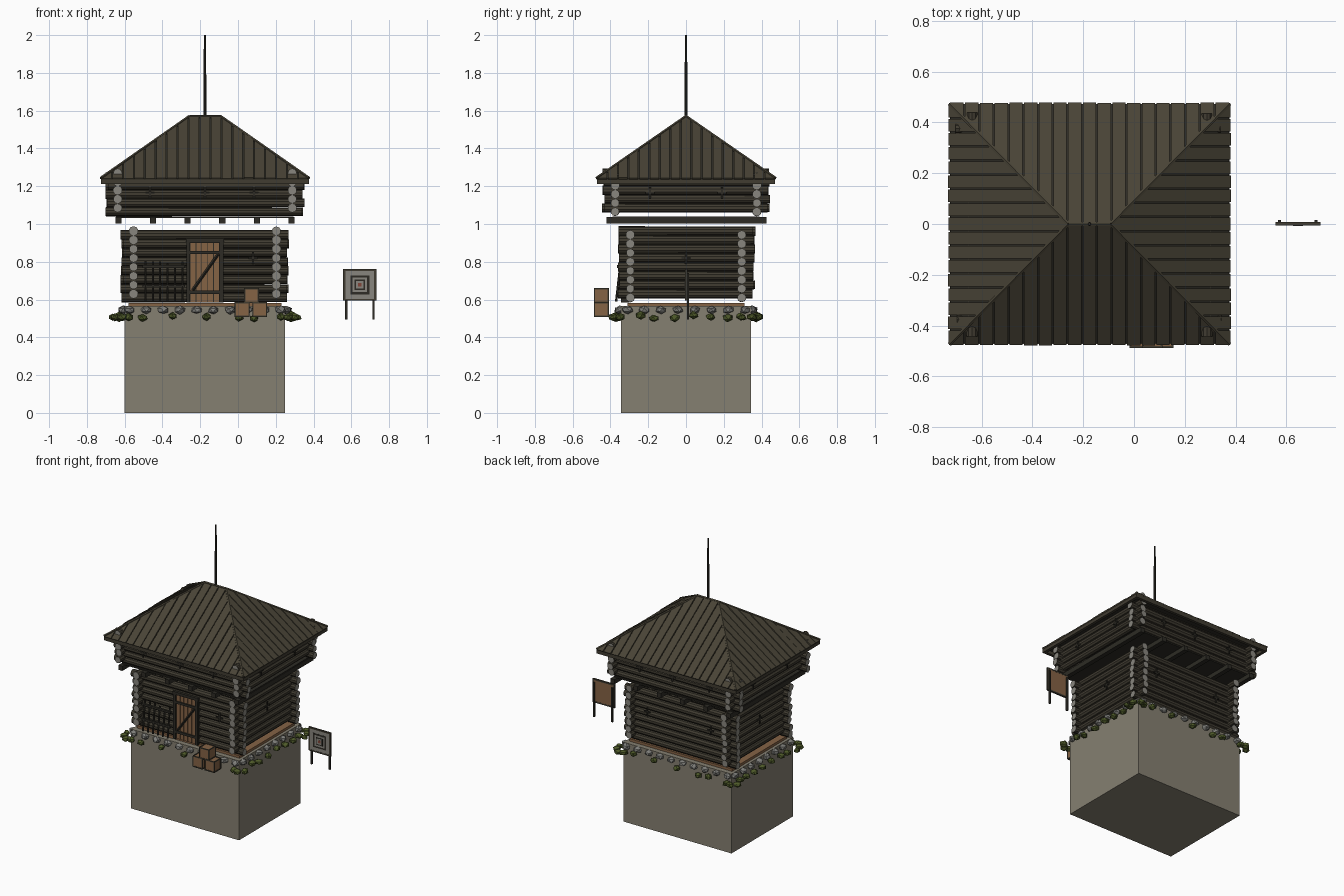
import bpy, bmesh, math, random
from mathutils import Vector, Matrix

if "Cube" in bpy.data.objects:
    bpy.data.objects.remove(bpy.data.objects["Cube"])

random.seed(7)
CX = -0.175  # centre line of the tower

COLOURS = {
    "stone base": (0.235, 0.215, 0.165), "dark log": (0.052, 0.045, 0.031),
    "pale log end": (0.25, 0.24, 0.21), "roof board": (0.066, 0.057, 0.037),
    "dark timber": (0.026, 0.024, 0.018), "warm wood": (0.235, 0.125, 0.06),
    "leaf green": (0.075, 0.10, 0.022), "target red": (0.22, 0.06, 0.04),
    "grey rock": (0.21, 0.21, 0.195)}
MATS = {}
for name, c in COLOURS.items():
    MATS[name] = bpy.data.materials.new(name)
    MATS[name].diffuse_color = (*c, 1)


def finish(bm, name, *mats):
    bmesh.ops.recalc_face_normals(bm, faces=bm.faces)
    me = bpy.data.meshes.new(name)
    bm.to_mesh(me)
    bm.free()
    for m in mats:
        me.materials.append(MATS[m])
    ob = bpy.data.objects.new(name, me)
    bpy.context.collection.objects.link(ob)
    return ob


def box(bm, x0, x1, y0, y1, z0, z1):
    m = Matrix.Translation(((x0 + x1) / 2, (y0 + y1) / 2, (z0 + z1) / 2)) \
        @ Matrix.Diagonal((x1 - x0, y1 - y0, z1 - z0, 1))
    bmesh.ops.create_cube(bm, size=1, matrix=m)


def boxes(name, mat, *dims):
    bm = bmesh.new()
    for d in dims:
        box(bm, *d)
    return finish(bm, name, mat)


def rod(bm, a, b, r, sides=8, r2=None):
    a, b = Vector(a), Vector(b)
    d = b - a
    m = Matrix.Translation((a + b) / 2) @ d.to_track_quat('Z', 'Y').to_matrix().to_4x4()
    bmesh.ops.create_cone(bm, cap_ends=True, segments=sides, radius1=r,
                          radius2=r if r2 is None else r2, depth=d.length, matrix=m)


def log_walls(name, wx, wy, lx, ly, z_front, z_side, count, pitch):
    """Interlocked log courses; wx, wy are wall offsets and lx, ly half log lengths."""
    bm = bmesh.new()
    for i in range(count):
        for s in (-1, 1):
            j = [random.uniform(-0.008, 0.008) for _ in range(4)]
            r = random.uniform(0.0225, 0.0265)
            z = z_front + i * pitch
            rod(bm, (CX - lx + j[0], s * wy, z), (CX + lx + j[1], s * wy, z), r, 10, r * 0.96)
            z = z_side + i * pitch
            rod(bm, (CX + s * wx, -ly + j[2], z), (CX + s * wx, ly + j[3], z), r, 10, r * 0.96)
    for f in bm.faces:  # the sawn ends are pale
        f.material_index = 1 if len(f.verts) > 4 else 0
    return finish(bm, name, "dark log", "pale log end")


# Foundation and cabin floor
boxes("foundation", "stone base", (CX - 0.425, CX + 0.425, -0.345, 0.345, 0, 0.565))
boxes("cabin_floor", "warm wood", (CX - 0.405, CX + 0.405, -0.31, 0.31, 0.565, 0.583))

# Log storeys
log_walls("lower_log_walls", 0.378, 0.295, 0.44, 0.36, 0.61, 0.63, 8, 0.0475)
log_walls("upper_log_walls", 0.462, 0.375, 0.52, 0.437, 1.065, 1.085, 5, 0.0465)

# Overhanging floor and its joists
boxes("upper_floor", "dark timber", (CX - 0.47, CX + 0.47, -0.39, 0.39, 1.033, 1.041))
boxes("floor_joists", "dark timber",
      *[(CX + x - 0.016, CX + x + 0.016, -0.42, 0.425, 1.003, 1.036)
        for x in [-0.458 + 0.1832 * i for i in range(6)]])

# Hip roof
HX, HY, RX, Z0, Z1 = 0.55, 0.472, 0.083, 1.236, 1.565
bm = bmesh.new()
low = [bm.verts.new((CX + sx * HX, sy * HY, Z0)) for sx, sy in ((-1, -1), (1, -1), (1, 1), (-1, 1))]
top = [bm.verts.new((CX + s * RX, 0, Z1)) for s in (-1, 1)]
for f in ((0, 1, 5, 4), (1, 2, 5), (2, 3, 4, 5), (3, 0, 4), (3, 2, 1, 0)):
    bm.faces.new([(low + top)[i] for i in f])
finish(bm, "roof_core", "dark timber")


def roof_boards(bm, half, ridge, place, count):
    """Boards running up one slope, cut along the hips; place maps (s, t) to a point."""
    limit = lambda s: min(1.0, (half - abs(s)) / (half - ridge))
    w = 2 * half / count
    for i in range(count):
        a, b = -half + i * w + 0.003, -half + (i + 1) * w - 0.003
        cuts = [a] + [k for k in sorted({-ridge, ridge}) if a < k < b] + [b]
        pts = [place(a, 0), place(b, 0)] + [place(s, limit(s)) for s in reversed(cuts)]
        n = (pts[1] - pts[0]).cross(pts[2] - pts[0]).normalized()
        n = n if n.z > 0 else -n
        h = n * random.uniform(0.007, 0.011)
        v0, v1 = [bm.verts.new(p) for p in pts], [bm.verts.new(p + h) for p in pts]
        bm.faces.new(v0)
        bm.faces.new(v1)
        for k in range(len(pts)):
            q = (k + 1) % len(pts)
            bm.faces.new((v0[k], v0[q], v1[q], v1[k]))


bm = bmesh.new()
for sg in (-1, 1):
    roof_boards(bm, HX, RX, lambda s, t: Vector((CX + s, sg * HY * (1 - t), Z0 + (Z1 - Z0) * t)), 19)
    roof_boards(bm, HY, 0.0, lambda s, t: Vector((CX + sg * (HX + (RX - HX) * t), s, Z0 + (Z1 - Z0) * t)), 17)
finish(bm, "roof_boards", "roof board")

# Hip rods, ridge cap and eave beams
bm = bmesh.new()
for sx in (-1, 1):
    for sy in (-1, 1):
        rod(bm, (CX + sx * HX, sy * HY, Z0 + 0.007), (CX + sx * RX, 0, Z1 + 0.004), 0.009, 6)
rod(bm, (CX - RX, 0, Z1 + 0.003), (CX + RX, 0, Z1 + 0.003), 0.01, 6)
finish(bm, "hip_and_ridge_rods", "roof board")
eaves = []
for s in (-1, 1):
    eaves.append((CX - HX, CX + HX, s * (HY - 0.01) - 0.01, s * (HY - 0.01) + 0.01, 1.213, 1.238))
    eaves.append((CX + s * (HX - 0.01) - 0.01, CX + s * (HX - 0.01) + 0.01, -HY, HY, 1.213, 1.238))
boxes("eave_beams", "dark log", *eaves)

# Pole
bm = bmesh.new()
rod(bm, (CX, 0, 1.54), (CX, 0, 2.0), 0.008, 8, 0.006)
finish(bm, "roof_pole", "dark timber")

# Cross-shaped arrow slits
slits = []


def slit(wall, along, sign, off, z, h):
    for w, hh in ((0.005, h), (0.024, 0.005)):
        a, b = along - w, along + w
        p, q = sorted((sign * off, sign * (off + 0.006)))
        slits.append((a, b, p, q, z - hh, z + hh) if wall == "y"
                     else (CX + p, CX + q, a, b, z - hh, z + hh))


for s in (-1, 1):
    for dx in (-0.29, 0, 0.26):
        slit("y", CX + dx, s, 0.399, 1.165, 0.032)
    for dy in (-0.19, 0.19):
        slit("x", dy, s, 0.486, 1.165, 0.032)
    slit("y", 0.08, s, 0.319, 0.82, 0.032)
    slit("x", 0, s, 0.402, 0.82, 0.032)
slit("y", -0.42, 1, 0.319, 0.82, 0.032)
boxes("arrow_slits", "dark timber", *slits)

# Door: planks, frame, ledges and diagonal brace
boxes("door_backing", "dark timber", (-0.265, -0.085, -0.328, -0.30, 0.585, 0.91))
boxes("door_planks", "warm wood",
      *[(-0.251 + 0.0308 * i, -0.224 + 0.0308 * i, -0.335, -0.326, 0.588, 0.90) for i in range(5)])
bm = bmesh.new()
for d in ((-0.272, -0.253, 0.585, 0.91), (-0.097, -0.078, 0.585, 0.91), (-0.275, -0.075, 0.902, 0.922),
          (-0.253, -0.097, 0.84, 0.857), (-0.253, -0.097, 0.63, 0.647)):
    box(bm, d[0], d[1], -0.344, -0.325, d[2], d[3])
rod(bm, (-0.24, -0.337, 0.65), (-0.105, -0.337, 0.84), 0.008, 4)
finish(bm, "door_frame", "dark timber")

# Rack leaning beside the door
bm = bmesh.new()
for i in range(6):
    x = -0.49 + 0.039 * i
    rod(bm, (x, -0.37, 0.59), (x, -0.345, random.uniform(0.77, 0.81)), 0.006, 6)
for z in (0.67, 0.775):
    box(bm, -0.505, -0.28, -0.365, -0.35, z - 0.007, z + 0.007)
finish(bm, "wall_rack", "dark timber")

# Stacked crates with dark edge strips
crates, strips = [], []
for cx, cz in ((0.022, 0.547), (0.115, 0.547), (0.072, 0.621)):
    r = 0.036
    crates.append((cx - r, cx + r, -0.448 - r, -0.448 + r, cz - r, cz + r))
    for s in (-1, 1):
        for t in (-1, 1):
            e = lambda c, k: (c + k * r - 0.0035, c + k * r + 0.0035)
            strips += [(*e(cx, s), *e(-0.448, t), cz - r, cz + r),
                       (cx - r, cx + r, *e(-0.448, s), *e(cz, t)),
                       (*e(cx, s), -0.448 - r, -0.448 + r, *e(cz, t))]
boxes("crates", "warm wood", *crates)
boxes("crate_edges", "dark log", *strips)

# Archery target with painted square rings
TX, TZ = 0.645, 0.678
boxes("target_board", "warm wood", (TX - 0.083, TX + 0.083, -0.002, 0.006, TZ - 0.08, TZ + 0.08))
for i, (r, mat) in enumerate(((0.076, "pale log end"), (0.05, "dark timber"), (0.039, "pale log end"),
                              (0.027, "dark timber"), (0.02, "pale log end"), (0.009, "target red"))):
    boxes("target_ring_%d" % (i + 1), mat, (TX - r, TX + r, -0.0035 - 0.001 * i, -0.001, TZ - r, TZ + r))
rim = []
for s in (-1, 1):
    rim += [(TX + s * 0.082 - 0.006, TX + s * 0.082 + 0.006, -0.005, 0.007, TZ - 0.083, TZ + 0.083),
            (TX - 0.083, TX + 0.083, -0.005, 0.007, TZ + s * 0.079 - 0.005, TZ + s * 0.079 + 0.005)]
boxes("target_rim", "dark log", *rim)
boxes("target_legs", "dark timber",
      *[(TX + s * 0.072 - 0.006, TX + s * 0.072 + 0.006, 0.004, 0.016, 0.495, 0.74) for s in (-1, 1)])


def blob(bm, x, y, z, sx, sy, sz):
    m = Matrix.Translation((x, y, z)) @ Matrix.Rotation(random.uniform(0, 6.28), 4, 'Z') \
        @ Matrix.Diagonal((sx, sy, sz, 1))
    for v in bmesh.ops.create_icosphere(bm, subdivisions=1, radius=1, matrix=m)['verts']:
        v.co += Vector([random.uniform(-0.003, 0.003) for _ in range(3)])


# Rocks and bushes ringing the top of the foundation
rocks, bushes = bmesh.new(), bmesh.new()
for s in (-1, 1):
    for i in range(10):
        blob(rocks, CX - 0.4 + 0.089 * i, s * 0.35, 0.545, 0.032, 0.028, 0.022)
    for i in range(8):
        blob(rocks, CX + s * 0.43, -0.31 + 0.089 * i, 0.545, 0.032, 0.028, 0.022)
    for t in (-1, 1):  # corner clumps
        for dx, dy in ((0.475, 0.35), (0.44, 0.385), (0.405, 0.375)):
            blob(bushes, CX + s * dx, t * dy, 0.508, 0.03, 0.026, 0.021)
    for x in (-0.26, -0.18, -0.01, 0.17, 0.33):
        blob(bushes, CX + x * s, s * 0.37, random.uniform(0.50, 0.52), 0.028, 0.024, 0.02)
    for y in (-0.24, -0.17, -0.06, 0.04, 0.13, 0.22, 0.29):
        blob(bushes, CX + s * 0.455, y, random.uniform(0.50, 0.52), 0.03, 0.025, 0.021)
    blob(bushes, CX + s * 0.49, 0.30 * s, 0.505, 0.022, 0.02, 0.018)
finish(rocks, "foundation_rocks", "grey rock")
finish(bushes, "bushes", "leaf green")

for m in bpy.data.materials:
    if m.users and not m.is_grease_pencil:
        m.use_nodes = True
        m.node_tree.nodes["Principled BSDF"].inputs["Base Color"].default_value = m.diffuse_color
